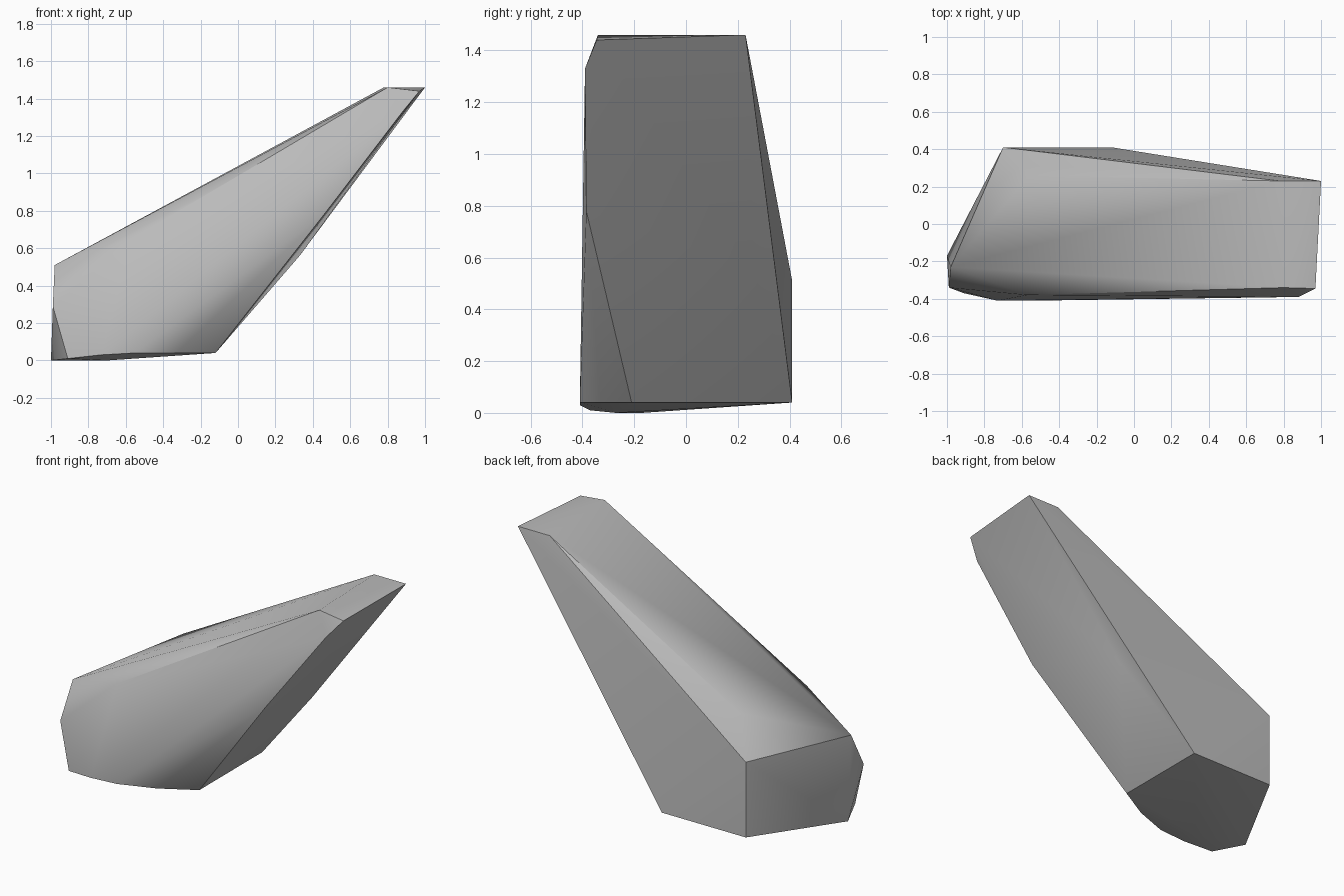
import bpy, bmesh, math

cube = bpy.data.objects.get("Cube")
if cube:
    bpy.data.objects.remove(cube, do_unlink=True)

# One stone grey
stone = bpy.data.materials.new("stone_grey")
stone.use_nodes = True
grey = (0.5, 0.5, 0.5, 1)
stone.diffuse_color = grey
stone.node_tree.nodes["Principled BSDF"].inputs["Base Color"].default_value = grey

# Foot of the shard, a slightly rounded outline
foot = [(-1, -.17, 0), (-.7, -.27, 0), (-.91, -.37, .01), (-.73, -.41, .03),
        (-.55, -.41, .04), (-.33, -.33, .04), (-.12, -.21, .04),
        (-.12, .41, .04), (-.7, .41, .04)]
# Blunt low end
low_end = [(-.98, -.23, .51), (-.99, -.34, .29), (-.7, .41, .51)]
# Ridges along the sloping top
ridges = [(-.57, -.38, .65), (-.56, .26, .72)]
# Leaning underside
underside = [(.33, .26, .56), (.62, .255, .96), (.46, -.385, .78), (.88, -.39, 1.33)]
# Narrow chipped tip
tip = [(.8, -.34, 1.46), (.97, -.345, 1.44), (1, .23, 1.46), (.78, .23, 1.46)]

# Wrap the corners into one faceted stone
bm = bmesh.new()
for corner in foot + low_end + ridges + underside + tip:
    bm.verts.new(corner)
bmesh.ops.convex_hull(bm, input=bm.verts[:])
loose = [v for v in bm.verts if not v.link_faces]
bmesh.ops.delete(bm, geom=loose, context='VERTS')
bmesh.ops.recalc_face_normals(bm, faces=bm.faces[:])

mesh = bpy.data.meshes.new("rock_shard")
bm.to_mesh(mesh)
bm.free()
mesh.materials.append(stone)
rock = bpy.data.objects.new("rock_shard", mesh)
bpy.context.collection.objects.link(rock)

# Soft facets, crisp main edges
bpy.ops.object.select_all(action='DESELECT')
rock.select_set(True)
bpy.context.view_layer.objects.active = rock
bpy.ops.object.shade_smooth_by_angle(angle=math.radians(30))
